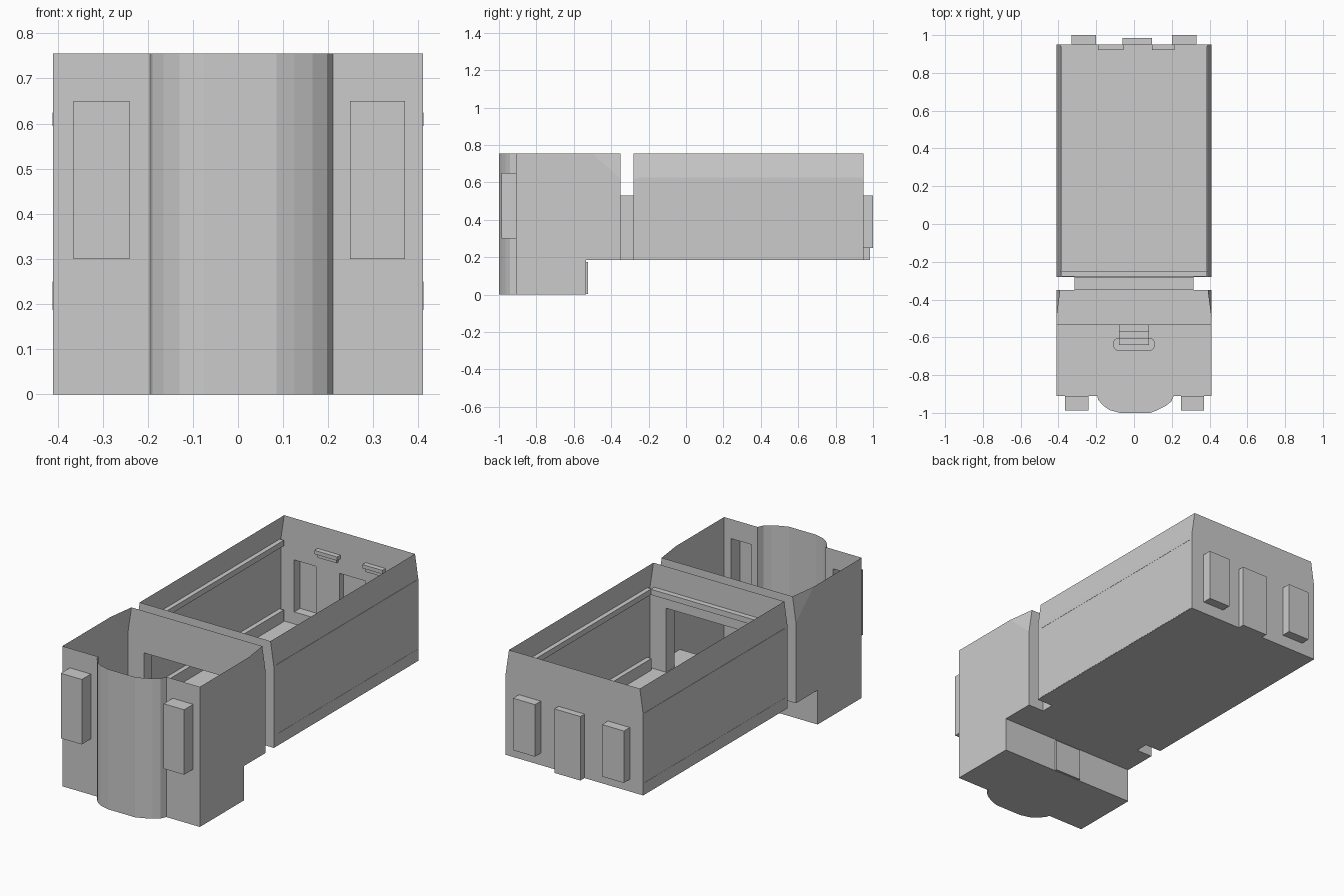
import bpy, bmesh, math

if "Cube" in bpy.data.objects:
    bpy.data.objects.remove(bpy.data.objects["Cube"])

def make(name, faces):
    """One sheet-metal style object from a list of polygons."""
    bm = bmesh.new()
    for f in faces:
        bm.faces.new([bm.verts.new(p) for p in f])
    bmesh.ops.remove_doubles(bm, verts=bm.verts, dist=1e-4)
    bmesh.ops.recalc_face_normals(bm, faces=bm.faces)
    me = bpy.data.meshes.new(name)
    bm.to_mesh(me)
    bm.free()
    ob = bpy.data.objects.new(name, me)
    bpy.context.collection.objects.link(ob)
    return ob

def wall(y, half, xs, holes):
    """Cross wall at y: half is a list of (z, half width), holes are (x0, x1, z0, z1)."""
    zs = sorted({z for z, _ in half} | {z for h in holes for z in h[2:]
                if half[0][0] < z < half[-1][0]})
    cuts = sorted(set(xs) | {x for h in holes for x in h[:2]})

    def hw(z):
        for (z0, w0), (z1, w1) in zip(half, half[1:]):
            if z <= z1:
                return w0 + (w1 - w0) * (z - z0) / (z1 - z0)
        return half[-1][1]

    faces = []
    for z0, z1 in zip(zs, zs[1:]):
        for x0, x1 in zip([None] + cuts, cuts + [None]):
            a = [-hw(z0), -hw(z1)] if x0 is None else [x0, x0]
            b = [hw(z0), hw(z1)] if x1 is None else [x1, x1]
            cx, cz = (a[0] + b[0]) / 2, (z0 + z1) / 2
            if any(h[0] < cx < h[1] and h[2] < cz < h[3] for h in holes):
                continue
            faces.append([(a[0], y, z0), (b[0], y, z0), (b[1], y, z1), (a[1], y, z1)])
    return faces

def box_faces(x0, x1, y0, y1, z0, z1, skip=""):
    f = {"x-": [(x0, y0, z0), (x0, y1, z0), (x0, y1, z1), (x0, y0, z1)],
         "x+": [(x1, y0, z0), (x1, y1, z0), (x1, y1, z1), (x1, y0, z1)],
         "y-": [(x0, y0, z0), (x1, y0, z0), (x1, y0, z1), (x0, y0, z1)],
         "y+": [(x0, y1, z0), (x1, y1, z0), (x1, y1, z1), (x0, y1, z1)],
         "z-": [(x0, y0, z0), (x1, y0, z0), (x1, y1, z0), (x0, y1, z0)],
         "z+": [(x0, y0, z1), (x1, y0, z1), (x1, y1, z1), (x0, y1, z1)]}
    return [v for k, v in f.items() if k not in skip.split()]

def floor(x, y0, y1, z):
    return [[(-x, y0, z), (x, y0, z), (x, y1, z), (-x, y1, z)]]

W, T, ZF, ZB, ZT = 0.41, 0.39, 0.185, 0.62, 0.755
DOOR = (-0.315, 0.315, ZF, 0.53)

# Rear hull: floor, leaning side walls, end walls with openings
rear_windows = [(-0.33, -0.2, 0.25, 0.53), (0.2, 0.33, 0.25, 0.53), (-0.06, 0.095, ZF, 0.53)]
lean = [(ZF, W), (ZB, W), (ZT, T)]
R0, R1 = -0.28, 0.95
rear = floor(W, R0, R1, ZF) + wall(R0, lean, [], [DOOR]) + wall(R1, lean, [], rear_windows)
for s in (-1, 1):
    for (z0, w0), (z1, w1) in zip(lean, lean[1:]):
        rear.append([(s * w0, R0, z0), (s * w0, R1, z0), (s * w1, R1, z1), (s * w1, R0, z1)])
for i, h in enumerate(rear_windows):
    rear += box_faces(h[0], h[1], R1, 0.985 if i == 2 else 1.0, h[2], h[3], "y-")
make("rear_hull", rear)

# Front hull: stepped sides, lower floor, end walls
F0, FS, F1 = -0.91, -0.535, -0.35
front_windows = [(-0.365, -0.24, 0.3, 0.65), (0.248, 0.37, 0.3, 0.65)]
front = floor(W, F0, FS, 0) + floor(W, FS, F1, ZF)
front += [[(-W, FS, 0), (W, FS, 0), (W, FS, ZF), (-W, FS, ZF)]]
front += wall(F1, lean, [], [DOOR])
front += wall(F0, [(0, W), (ZT, W)], [], front_windows + [(-0.195, 0.21, -1, 1)])
for s in (-1, 1):
    x = s * W
    front.append([(x, F0, 0), (x, FS, 0), (x, FS, ZF), (x, F1, ZF),
                  (x, F1, ZB), (x, -0.5, ZT), (x, F0, ZT)])
    front.append([(x, F1, ZB), (s * T, F1, ZT), (x, -0.5, ZT)])
for h in front_windows:
    front += box_faces(h[0], h[1], -0.987, F0, h[2], h[3], "y+")

# Rounded bow
bow = [(-0.195, F0), (-0.19, -0.93), (-0.165, -0.96), (-0.13, -0.985), (-0.075, -1.0),
       (0.085, -1.0), (0.125, -0.985), (0.165, -0.965), (0.197, -0.94), (0.21, F0)]
for (xa, ya), (xb, yb) in zip(bow, bow[1:]):
    front.append([(xa, ya, 0), (xb, yb, 0), (xb, yb, ZT), (xa, ya, ZT)])
front.append([(x, y, 0) for x, y in bow])
make("front_hull", front)

# Passage between the hulls
make("passage", box_faces(DOOR[0], DOOR[1], F1, R0, ZF, 0.53, "y- y+"))

# Inner rails along the walls, upper and lower
for s, side in ((-1, "left"), (1, "right")):
    a, b = sorted((s * 0.385, s * 0.411))
    make("upper_rail_" + side, box_faces(a, b, -0.255, 0.94, 0.595, 0.625))
    make("lower_rail_" + side, box_faces(a, b, -0.255, 0.94, ZF + 0.002, 0.25))
make("upper_rail_front", box_faces(-0.385, 0.385, -0.279, -0.25, 0.595, 0.625))

# Small shelves on the rear wall
for i, (a, b) in enumerate([(-0.19, -0.055), (0.095, 0.215)]):
    make(f"rear_shelf_{i}", box_faces(a, b, 0.922, 0.949, 0.61, 0.63)
         + box_faces(a + 0.01, b - 0.01, 0.932, 0.949, 0.59, 0.61))

# Steps down to the lower floor
for i, y in enumerate((-0.57, -0.61, -0.64)):
    make(f"step_{i}", box_faces(-0.08, 0.08, y, -0.525, 0.002, 0.175 - 0.055 * i))

# Rounded mat at the foot of the steps
mat = []
for s in (1, -1):
    for k in range(9):
        t = math.pi * (k / 8 - 0.5)
        mat.append((s * (0.077 + 0.035 * math.cos(t)), -0.637 + s * 0.035 * math.sin(t)))
rim = [[(*p, 0.002), (*q, 0.002), (*q, 0.015), (*p, 0.015)] for p, q in zip(mat, mat[1:] + mat[:1])]
make("step_mat", rim + [[(*p, 0.015) for p in mat]])
